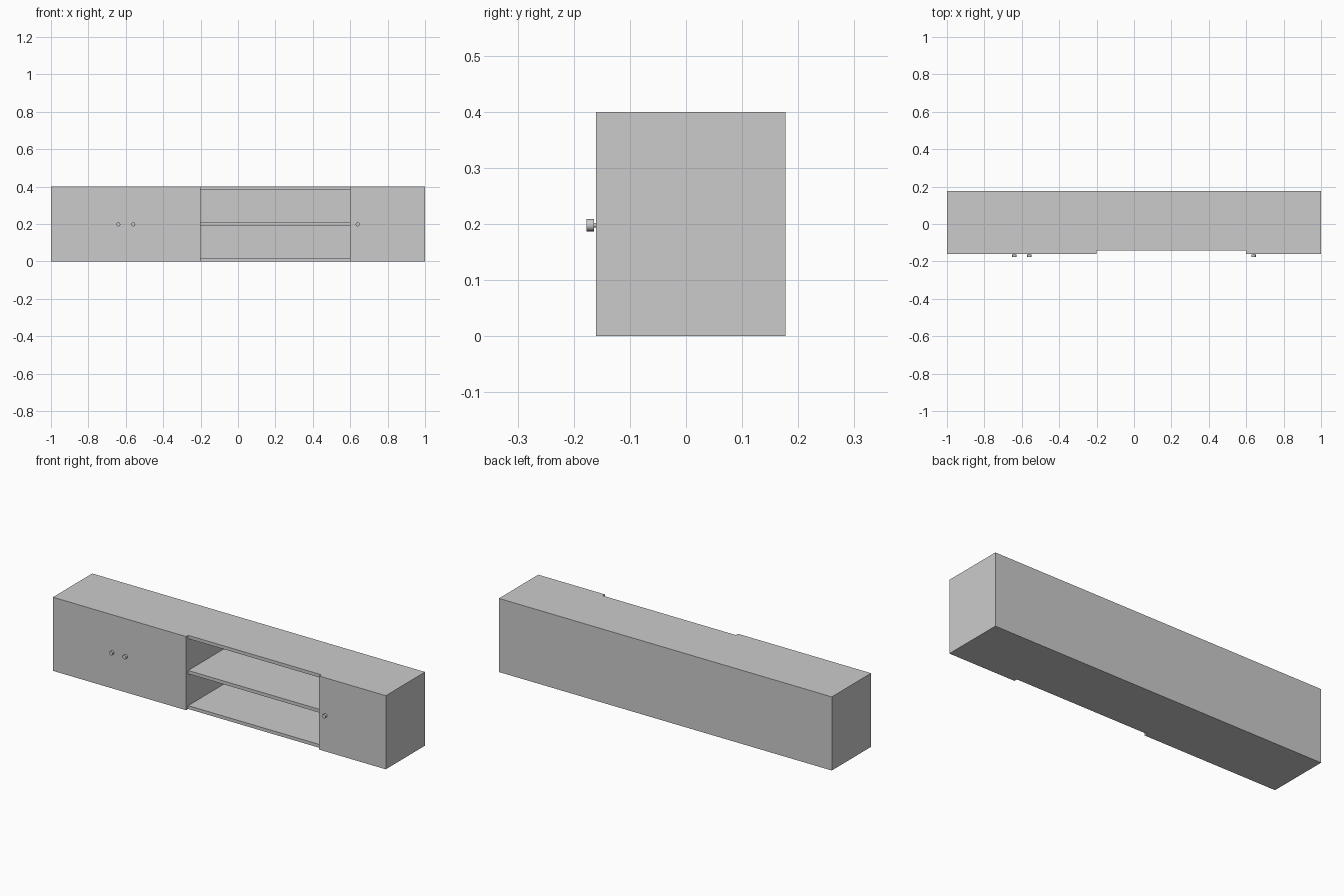
import bpy, bmesh
from mathutils import Matrix

if "Cube" in bpy.data.objects:
    bpy.data.objects.remove(bpy.data.objects["Cube"])

T = 0.018            # board thickness
FRONT, BACK = -0.142, 0.174


def box(name, x, y, z):
    bm = bmesh.new()
    bmesh.ops.create_cube(bm, size=1)
    for v in bm.verts:
        for i, (lo, hi) in enumerate((x, y, z)):
            v.co[i] = lo if v.co[i] < 0 else hi
    return finish(name, bm)


def finish(name, bm):
    me = bpy.data.meshes.new(name)
    bm.to_mesh(me)
    bm.free()
    ob = bpy.data.objects.new(name, me)
    bpy.context.collection.objects.link(ob)
    return ob


def knob(name, x, z):
    # narrow stem and wider head, both pointing along y
    bm = bmesh.new()
    for r, y0, y1 in ((0.004, -0.160, -0.164), (0.011, -0.164, -0.177)):
        m = Matrix.Translation((x, (y0 + y1) / 2, z)) @ Matrix.Rotation(1.5707963, 4, 'X')
        bmesh.ops.create_cone(bm, cap_ends=True, segments=16, radius1=r, radius2=r,
                              depth=abs(y1 - y0), matrix=m)
    ob = finish(name, bm)
    bpy.context.view_layer.objects.active = ob
    ob.select_set(True)
    bpy.ops.object.shade_smooth_by_angle()
    ob.select_set(False)


depth = (FRONT, BACK)

# carcass boards
box("bottom_board", (-1, 1), depth, (0, T))
box("top_board", (-1, 1), depth, (0.4 - T, 0.4))
for name, x in (("left_side", -1), ("left_divider", -0.2 - T),
                ("right_divider", 0.6), ("right_side", 1 - T)):
    box(name, (x, x + T), depth, (T, 0.4 - T))
box("back_panel", (-1, 1), (BACK, 0.177), (0, 0.4))

# shelf in the open bay
box("middle_shelf", (-0.2, 0.6), depth, (0.2 - T / 2, 0.2 + T / 2))

# doors, each with its knob
for name, x, kx in (("left_door", -1, -0.64), ("centre_door", -0.6, -0.56),
                    ("right_door", 0.6, 0.64)):
    box(name, (x, x + 0.4), (-0.16, FRONT), (0, 0.4))
    knob(name + "_knob", kx, 0.198)
